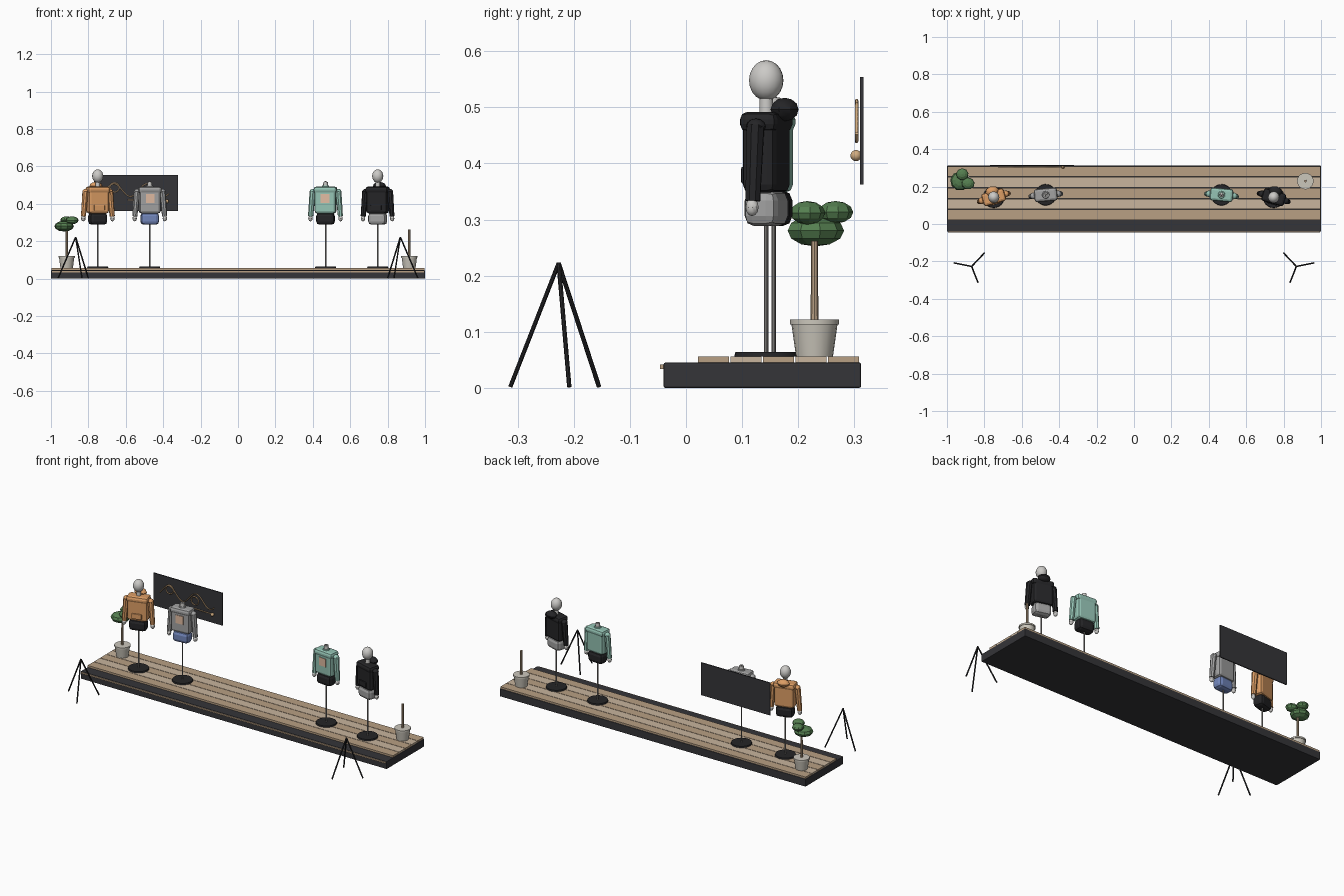
import bpy, math
from mathutils import Vector, Matrix

if "Cube" in bpy.data.objects:
    bpy.data.objects.remove(bpy.data.objects["Cube"])

_mats = {}
def mat(name, rgb):
    if name not in _mats:
        m = bpy.data.materials.new(name)
        m.diffuse_color = (*rgb, 1)
        m.use_nodes = True
        m.node_tree.nodes["Principled BSDF"].inputs["Base Color"].default_value = m.diffuse_color
        _mats[name] = m
    return _mats[name]

DARK = mat("charcoal", (.035, .035, .04))
BLACK = mat("black", (.018, .018, .02))
WOOD = mat("wood", (.48, .35, .23))
WOOD2 = mat("pale_wood", (.58, .46, .34))
TAN = mat("tan", (.65, .42, .22))
ORANGE = mat("orange", (.72, .34, .13))
MINT = mat("mint", (.3, .55, .46))
BLUE = mat("blue", (.17, .24, .5))
SKIN = mat("pale_grey", (.6, .59, .57))
GREY = mat("grey", (.36, .36, .36))
MID = mat("steel", (.3, .29, .28))
POT = mat("pot", (.6, .57, .5))
LEAF = mat("leaf", (.09, .21, .08))
PRINT = mat("print", (.75, .5, .36))

def done(name, m, M=None, smooth=False):
    o = bpy.context.object
    o.name = name
    o.data.materials.append(m)
    if smooth:
        bpy.ops.object.shade_smooth_by_angle(angle=math.radians(35))
    if M is not None:
        bpy.context.view_layer.update()
        o.matrix_world = M @ o.matrix_world
    return o

def box(name, c, size, m, bevel=0, M=None):
    bpy.ops.mesh.primitive_cube_add(size=1, location=c)
    o = bpy.context.object
    o.scale = size
    bpy.ops.object.transform_apply(location=False, rotation=False, scale=True)
    if bevel:
        b = o.modifiers.new("bevel", "BEVEL")
        b.width, b.segments = bevel, 2
    return done(name, m, M)

def ball(name, c, r, m, M=None, seg=(16, 10), smooth=True):
    bpy.ops.mesh.primitive_uv_sphere_add(segments=seg[0], ring_count=seg[1], radius=1, location=c)
    bpy.context.object.scale = r
    bpy.ops.object.transform_apply(location=False, rotation=False, scale=True)
    return done(name, m, M, smooth)

def rod(name, a, b, r1, r2, m, n=12, M=None):
    a, b = Vector(a), Vector(b)
    d = b - a
    bpy.ops.mesh.primitive_cone_add(vertices=n, radius1=r1, radius2=r2, depth=d.length,
                                    location=(a + b) / 2, rotation=d.to_track_quat('Z', 'Y').to_euler())
    return done(name, m, M, True)

# stage
box("stage_base", (0, .136, .0225), (2, .352, .045), DARK, .003)
for i in range(5):
    box("stage_plank", (0, .049 + i * .058, .0505), (1.996, .055, .011), WOOD2 if i % 2 else WOOD)
box("stage_front_trim", (0, -.042, .038), (1.99, .008, .008), WOOD)

# tripods
for s in (-1, 1):
    for x, y in ((.962, -.208), (.80, -.155), (.834, -.313)):
        rod("tripod_leg", (s * x, y, .002), (s * .868, -.227, .222), .004, .004, BLACK, 8)

# mannequins
def mannequin(x, y, deg, top, bottom, head):
    M = Matrix.Translation((x, y, 0)) @ Matrix.Rotation(math.radians(deg), 4, 'Z')
    rod("stand_base", (0, 0, .056), (0, 0, .064), .057, .055, BLACK, 24, M)
    rod("stand_pole", (0, 0, .064), (0, 0, .31), .004, .004, MID, 10, M)
    box("hips", (0, 0, .32), (.098, .062, .064), bottom, .018, M)
    box("torso", (0, 0, .416), (.114, .062, .136), top, .014, M)
    box("shoulders", (0, 0, .474), (.124, .07, .036), top, .014, M)
    rod("neck", (0, 0, .485), (0, 0, .517), .013, .012, SKIN, 12, M)
    for s in (-1, 1):
        rod("sleeve", (s * .069, 0, .468), (s * .08, -.002, .333), .0165, .014, top, 8, M)
        ball("shoulder_cap", (s * .067, 0, .466), (.018, .018, .014), top, M, (8, 6))
        ball("hand", (s * .081, -.003, .322), (.012, .012, .016), SKIN, M, (10, 6))
    if head:
        ball("head", (0, 0, .548), (.03, .031, .036), SKIN, M)
        ball("hood", (0, .034, .496), (.036, .026, .021), top, M, (8, 6))
        box("front_pocket", (0, -.033, .379), (.058, .012, .03), top, .003, M)
    else:
        ball("neck_cap", (0, 0, .518), (.006, .006, .004), MID, M, (8, 6))
        rod("collar", (0, 0, .486), (0, 0, .497), .022, .018, top, 12, M)
        box("chest_print", (0, -.032, .428), (.048, .004, .048), PRINT, 0, M)

mannequin(-.75, .143, 16, ORANGE, BLACK, True)
mannequin(-.472, .156, 5, GREY, BLUE, False)
mannequin(.468, .156, -5, MINT, BLACK, False)
mannequin(.747, .143, -16, BLACK, GREY, True)

# wall board
box("wall_board", (-.545, .313, .458), (.45, .006, .192), DARK)

def wire(name, pts, r):
    cu = bpy.data.curves.new(name, 'CURVE')
    cu.dimensions = '3D'
    cu.bevel_depth, cu.bevel_resolution, cu.use_fill_caps = r, 1, True
    sp = cu.splines.new('POLY')
    sp.points.add(len(pts) - 1)
    for p, q in zip(sp.points, pts):
        p.co = (q[0], .304, q[1], 1)
    cu.materials.append(TAN)
    o = bpy.data.objects.new(name, cu)
    bpy.context.collection.objects.link(o)

# wavy wire ornament with two loops
N = 48
wave = []
for i in range(N + 1):
    t = i / N
    wave.append((-.725 + .355 * t, .473 + .034 * math.sin(t * 4 * math.pi - .6)))
wire("wire_wave", wave, .0032)
for cx, cz, r in ((-.66, .487, .025), (-.495, .464, .024)):
    wire("wire_loop", [(cx + r * math.cos(a * math.pi / 10), cz + r * math.sin(a * math.pi / 10))
                       for a in range(21)], .003)
wire("wire_stem", [(-.59, .42), (-.38, .415)], .003)
ball("wire_end_ball", (-.38, .303, .414), (.01, .01, .01), TAN, None, (12, 8))

# potted plants
for s in (-1, 1):
    x, y = s * .916, .229
    rod("pot", (x, y, .056), (x, y, .113), .033, .041, POT, 20)
    rod("pot_rim", (x, y, .113), (x, y, .122), .044, .044, POT, 20)
    rod("plant_trunk", (x, y, .12), (x, y, .262), .007, .006, WOOD, 8)
for c, r in (((-.93, .23, .28), (.053, .052, .028)),
             ((-.887, .216, .312), (.035, .032, .021)),
             ((-.918, .266, .313), (.033, .032, .02))):
    ball("foliage", c, r, LEAF, None, (9, 6), False)
